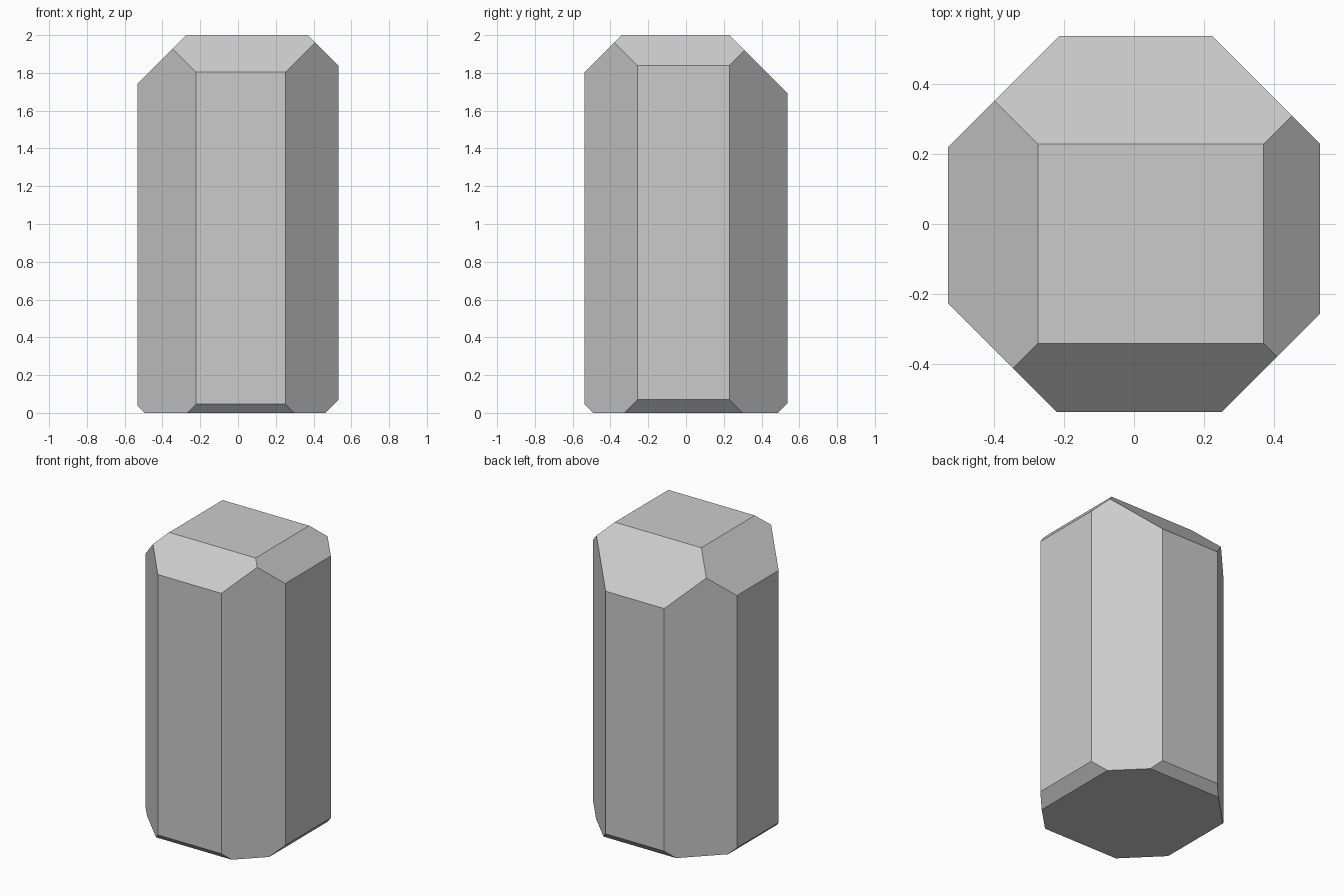
import bpy, bmesh
from mathutils import Vector

if "Cube" in bpy.data.objects:
    bpy.data.objects.remove(bpy.data.objects["Cube"])

# Block that the bevels are cut from
bm = bmesh.new()
bmesh.ops.create_cube(bm, size=1.0)
for v in bm.verts:
    v.co = Vector((v.co.x * 1.066, v.co.y * 1.076, (v.co.z + 0.5) * 2.0))


def slice_off(normal, limit):
    """Remove everything where normal . p > limit and cap the cut."""
    n = Vector(normal)
    geom = bm.verts[:] + bm.edges[:] + bm.faces[:]
    cut = bmesh.ops.bisect_plane(bm, geom=geom, dist=1e-5,
                                 plane_co=n * (limit / n.length_squared),
                                 plane_no=n, clear_outer=True)
    edges = [e for e in cut["geom_cut"] if isinstance(e, bmesh.types.BMEdge)]
    bmesh.ops.contextual_create(bm, geom=edges)


cuts = [
    # vertical corners
    ((1, 1, 0), 0.762), ((-1, 1, 0), 0.752),
    ((-1, -1, 0), 0.76), ((1, -1, 0), 0.79),
    # top bevels: right, left, back, front
    ((1, 0, 1), 2.371), ((-1, 0, 1), 2.275),
    ((0, 1, 1), 2.229), ((0, -1, 1), 2.342),
    # bottom bevels: right, left, back, front
    ((1, 0, -1), 0.463), ((-1, 0, -1), 0.495),
    ((0, 1, -1), 0.485), ((0, -1, -1), 0.492),
]
for normal, limit in cuts:
    slice_off(normal, limit)

bmesh.ops.recalc_face_normals(bm, faces=bm.faces[:])

# Faceted pillar
mesh = bpy.data.meshes.new("faceted_pillar")
bm.to_mesh(mesh)
bm.free()
pillar = bpy.data.objects.new("faceted_pillar", mesh)
bpy.context.collection.objects.link(pillar)
